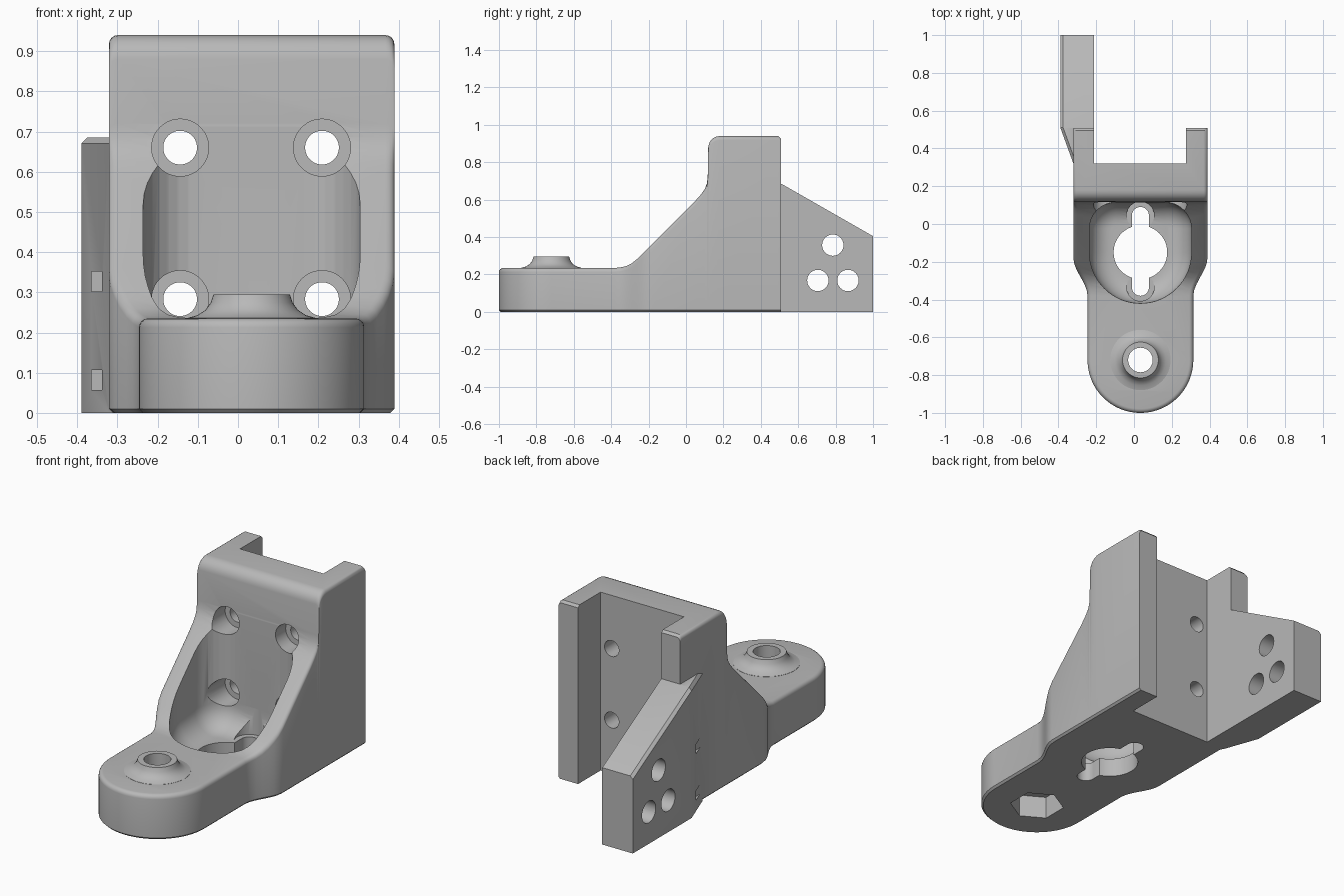
import bpy, bmesh
from math import sin, cos, pi, radians
from mathutils import Matrix

cube = bpy.data.objects.get("Cube")
if cube:
    bpy.data.objects.remove(cube)

CX = 0.034          # centre line of the bracket
NOSE_Y, NOSE_R = -0.72, 0.28

grey = bpy.data.materials.new("light grey")
grey.use_nodes = True
grey.diffuse_color = (0.48, 0.48, 0.48, 1)
grey.node_tree.nodes["Principled BSDF"].inputs["Base Color"].default_value = grey.diffuse_color


def finish(bm, name):
    bmesh.ops.remove_doubles(bm, verts=bm.verts, dist=1e-5)
    bmesh.ops.recalc_face_normals(bm, faces=bm.faces)
    mesh = bpy.data.meshes.new(name)
    bm.to_mesh(mesh)
    bm.free()
    mesh.materials.append(grey)
    ob = bpy.data.objects.new(name, mesh)
    bpy.context.collection.objects.link(ob)
    return ob


def loft(name, rings, cap_start=True, cap_end=True):
    bm = bmesh.new()
    rows = [[bm.verts.new(p) for p in ring] for ring in rings]
    n = len(rows[0])
    for a, b in zip(rows, rows[1:]):
        for i in range(n):
            j = (i + 1) % n
            bm.faces.new((a[i], a[j], b[j], b[i]))
    if cap_start:
        bm.faces.new(rows[0])
    if cap_end:
        bm.faces.new(rows[-1])
    return finish(bm, name)


def box(name, x0, x1, y0, y1, z0, z1):
    return loft(name, [[(x0, y0, z), (x1, y0, z), (x1, y1, z), (x0, y1, z)] for z in (z0, z1)])


def rod(name, centre, r, length, axis="Z", sides=48):
    bm = bmesh.new()
    bmesh.ops.create_cone(bm, cap_ends=True, segments=sides, radius1=r, radius2=r, depth=length)
    if axis != "Z":
        bmesh.ops.rotate(bm, verts=bm.verts, matrix=Matrix.Rotation(pi / 2, 3, "Y" if axis == "X" else "X"))
    bmesh.ops.translate(bm, verts=bm.verts, vec=centre)
    return finish(bm, name)


def combine(target, other, operation):
    mod = target.modifiers.new("bool", "BOOLEAN")
    mod.operation, mod.solver, mod.object = operation, "EXACT", other
    bpy.context.view_layer.objects.active = target
    bpy.ops.object.modifier_apply(modifier=mod.name)
    bpy.data.objects.remove(other)


def cut(other):
    combine(bracket, other, "DIFFERENCE")


# Bracket body: rounded sections lofted from the nose to the back
def section(px, py, nx, ny, h, r=0.022):
    side = [(0.01, 0), (0, 0.01)]
    side += [(r * (1 - cos(a)), h - r + r * sin(a)) for a in (i * pi / 8 for i in range(5))]
    right = [(CX + px - nx * d, py - ny * d, z) for d, z in side]
    left = [(CX - px + nx * d, py - ny * d, z) for d, z in reversed(side)]
    return right + left


def half_width(y):
    t = min(max((y + 0.38) / 0.2, 0), 1)
    return NOSE_R + 0.075 * t * t * (3 - 2 * t)


rings = []
for i in range(25):
    a = i * pi / 48
    rings.append(section(NOSE_R * sin(a), NOSE_Y - NOSE_R * cos(a), sin(a), -cos(a), 0.235))
profile = [(-0.38, 0.235), (-0.35, 0.238), (-0.32, 0.245), (-0.29, 0.26), (-0.26, 0.284)]
profile += [(y, y + 0.544) for y in (-0.235, -0.21, -0.18, 0.05)]
profile += [(0.08, 0.628), (0.1, 0.656), (0.111, 0.685), (0.116, 0.72), (0.119, 0.88)]
profile += [(0.18 - 0.06 * cos(a), 0.88 + 0.06 * sin(a)) for a in (i * pi / 12 for i in range(1, 7))]
profile += [(0.495, 0.94), (0.507, 0.928)]
rings += [section(half_width(y), y, 1, 0, h) for y, h in profile]
bracket = loft("mounting_bracket", rings, cap_start=False)

# Side fin behind one wall
fin = loft("side_fin", [
    [(x, y, 0), (-0.19, y, 0), (-0.19, y, top), (x + 0.015, y, top), (x, y, top - 0.015)]
    for x, y, top in ((-0.3, 0.29, 0.685), (-0.321, 0.32, 0.685), (-0.39, 0.51, 0.685), (-0.39, 1, 0.405))])
combine(bracket, fin, "UNION")

# Raised boss on the nose
boss_profile = [(0.16, 0.2), (0.16, 0.236), (0.135, 0.243), (0.115, 0.256), (0.102, 0.274), (0.095, 0.295)]
boss = loft("nose_boss", [
    [(CX + r * cos(i * pi / 24), NOSE_Y + r * sin(i * pi / 24), z) for i in range(48)]
    for r, z in boss_profile])
combine(bracket, boss, "UNION")

# Rear channel
cut(box("rear_channel", -0.212, 0.274, 0.32, 1.2, -0.5, 1.5))


# Front pocket with a rounded floor
def pocket_ring(d, z):
    big, small = 0.27 - d, 0.14 - d
    pts = [(CX + big * cos(a), -0.15 + big * sin(a), z) for a in (pi + i * pi / 32 for i in range(33))]
    for cx, start in ((0.13, 0), (-0.13, pi / 2)):
        pts += [(CX + cx + small * cos(a), -0.025 + small * sin(a), z)
                for a in (start + i * pi / 16 for i in range(9))]
    return pts


FLOOR, FILLET = 0.1, 0.12
pocket = [pocket_ring(FILLET * (1 - sin(a)), FLOOR + FILLET * (1 - cos(a)))
          for a in (i * pi / 16 for i in range(9))]
cut(loft("pocket", pocket + [pocket_ring(0, 1.2)]))

# Keyhole through the pocket floor
for y in (0.045, -0.335):
    cut(rod("slot_recess", (CX, y, 0.169), 0.073, 0.14))
    cut(rod("slot_end", (CX, y, 0.1), 0.045, 0.4))
cut(box("slot", CX - 0.0449, CX + 0.0449, -0.335, 0.045, -0.1, 0.3))
cut(rod("keyhole", (CX, -0.15, 0.1), 0.142, 0.4))

# Nose bolt hole and hexagonal nut recess
cut(rod("bolt_hole", (CX, NOSE_Y, 0.2), 0.065, 0.6))
cut(rod("nut_recess", (CX, NOSE_Y, 0), 0.135, 0.24, sides=6))

# Four counterbored screw holes in the back wall
for x in (-0.144, 0.209):
    for z in (0.283, 0.66):
        cut(rod("screw_hole", (x, 0.22, z), 0.042, 0.4, "Y"))
        cut(rod("counterbore", (x, 0.07, z), 0.071, 0.26, "Y"))

# Fin holes and small slots
for y, z in ((0.705, 0.168), (0.866, 0.168), (0.785, 0.357)):
    cut(rod("fin_hole", (-0.3, y, z), 0.057, 0.4, "X"))
for z in (0.327, 0.082):
    cut(box("fin_slot", -0.364, -0.338, 0.3, 0.5, z - 0.025, z + 0.025))

bpy.ops.object.select_all(action="DESELECT")
bracket.select_set(True)
bpy.context.view_layer.objects.active = bracket
bpy.ops.object.shade_smooth_by_angle(angle=radians(32))
